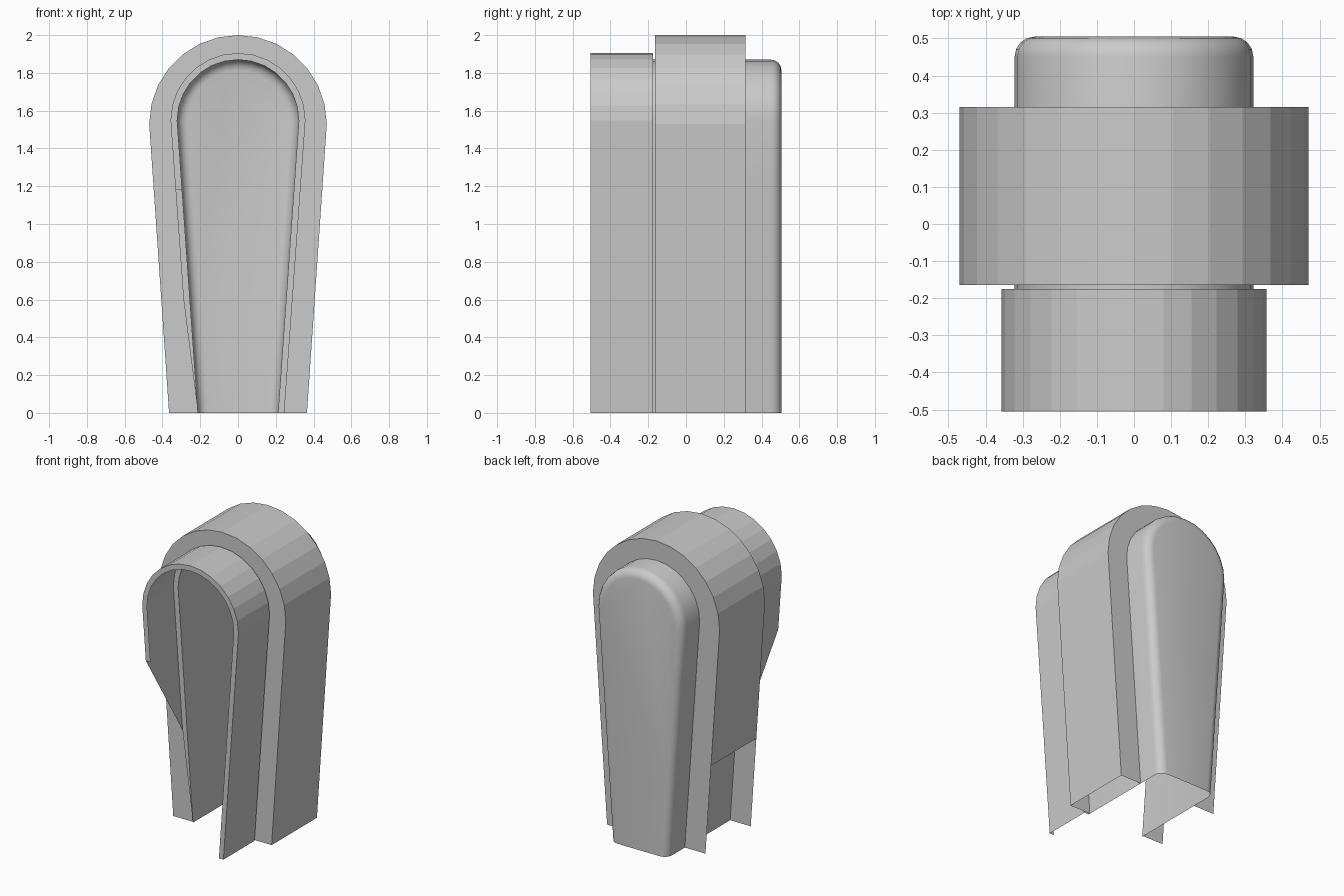
import bpy, math

if "Cube" in bpy.data.objects:
    bpy.data.objects.remove(bpy.data.objects["Cube"])

SEG = 14  # sides of the round top


def keyhole(r, top, base, y):
    """Open tapered arch, from left foot over the top to right foot."""
    zc = top - r
    side = [(base + (r - base) * z / zc, z) for z in (0.0, 0.6, 1.18)]
    left = [(-x, y, z) for x, z in side]
    arc = [(-r * math.cos(math.pi * i / SEG), y, zc + r * math.sin(math.pi * i / SEG))
           for i in range(SEG + 1)]
    right = [(x, y, z) for x, z in reversed(side)]
    return left + arc + right


def skin(name, rings, gone=(), cap=False, smooth=False):
    """Join successive arches; vertices in gone = (ring, index) are left out of faces."""
    n = len(rings[0])
    verts = [v for ring in rings for v in ring]
    faces = []
    for k in range(len(rings) - 1):
        for i in range(n - 1):
            quad = [(k, i), (k, i + 1), (k + 1, i + 1), (k + 1, i)]
            face = [a * n + b for a, b in quad if (a, b) not in gone]
            if len(face) > 2:
                faces.append(face)
    if cap:
        start = (len(rings) - 1) * n
        faces.append(list(range(start, start + n)))
    used = sorted({i for f in faces for i in f})
    remap = {old: new for new, old in enumerate(used)}
    mesh = bpy.data.meshes.new(name)
    mesh.from_pydata([verts[i] for i in used], [], [[remap[i] for i in f] for f in faces])
    mesh.update()
    obj = bpy.data.objects.new(name, mesh)
    bpy.context.collection.objects.link(obj)
    if smooth:
        bpy.ops.object.select_all(action='DESELECT')
        obj.select_set(True)
        bpy.context.view_layer.objects.active = obj
        bpy.ops.object.shade_smooth_by_angle(angle=math.radians(35))
    return obj


def body(y, inset=0.0):
    return keyhole(0.322 - inset, 1.87 - inset, 0.212 - inset, y)


def hood(y):
    return keyhole(0.357, 1.905, 0.245, y)


def collar(y):
    return keyhole(0.47, 2.0, 0.365, y)


# Inner body: open in front, closed at the back with a rounded edge
rounding = [(0.055 * (1 - math.cos(a)), 0.45 + 0.055 * math.sin(a))
            for a in (math.radians(d) for d in (0, 22.5, 45, 67.5, 90))]
skin("inner_body", [body(-0.175)] + [body(y, d) for d, y in rounding], cap=True, smooth=True)

# Front hood: thin rim, outer wall and step to the body; its lower left is cut away
skin("front_hood", [body(-0.505), hood(-0.505), hood(-0.175), body(-0.175)],
     gone={(0, 0), (0, 1), (1, 0), (1, 1), (2, 0)})

# Middle collar: flat front and back rings, and outer wall
skin("collar_front_ring", [body(-0.165), collar(-0.165)])
skin("collar_back_ring", [collar(0.315), body(0.315)])
skin("collar_wall", [collar(-0.165), collar(0.315)], gone={(0, 0), (1, 0)})
